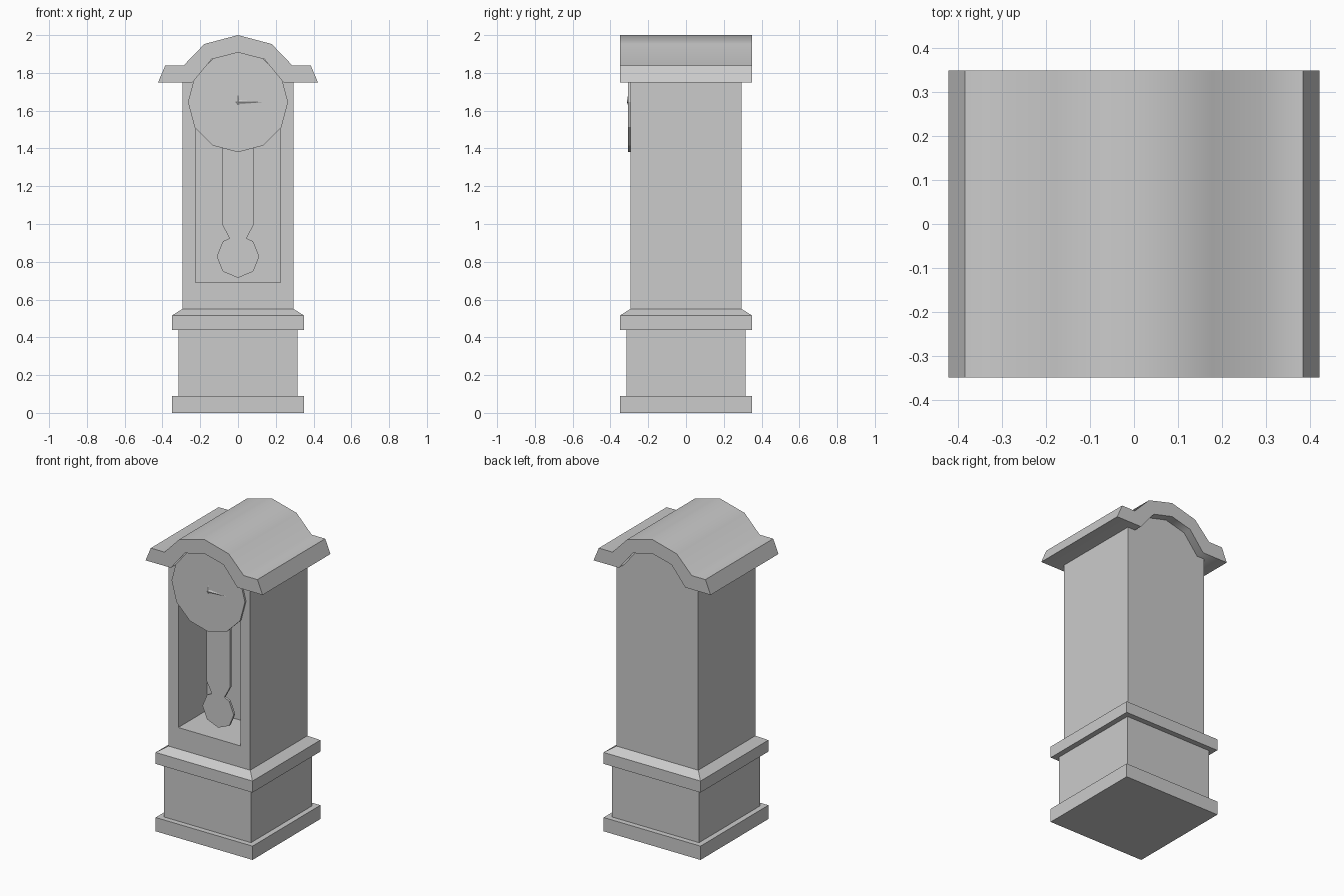
import bpy
import bmesh
from math import sin, cos, pi, radians

cube = bpy.data.objects.get("Cube")
if cube:
    bpy.data.objects.remove(cube, do_unlink=True)

GREY = (0.6, 0.6, 0.6, 1.0)
grey = bpy.data.materials.new("plain_grey")
grey.use_nodes = True
grey.diffuse_color = GREY
grey.node_tree.nodes["Principled BSDF"].inputs["Base Color"].default_value = GREY


def finish(name, bm):
    """Turn a bmesh into a named grey object."""
    bmesh.ops.recalc_face_normals(bm, faces=bm.faces)
    mesh = bpy.data.meshes.new(name)
    bm.to_mesh(mesh)
    bm.free()
    mesh.materials.append(grey)
    obj = bpy.data.objects.new(name, mesh)
    bpy.context.collection.objects.link(obj)
    return obj


def prism(name, outline, front, back):
    """Extrude an (x, z) outline from y = front to y = back."""
    bm = bmesh.new()
    face = bm.faces.new([bm.verts.new((x, front, z)) for x, z in outline])
    extruded = bmesh.ops.extrude_face_region(bm, geom=[face])["geom"]
    moved = [v for v in extruded if isinstance(v, bmesh.types.BMVert)]
    bmesh.ops.translate(bm, verts=moved, vec=(0, back - front, 0))
    return finish(name, bm)


def mirrored(half):
    """Close a right-hand outline with its mirror image."""
    return half + [(-x, z) for x, z in reversed(half) if x > 0]


def square_stack(name, profile):
    """Sweep a (half width, height) profile round a square."""
    bm = bmesh.new()
    rings = [[bm.verts.new((sx * w, sy * w, z))
              for sx, sy in ((-1, -1), (1, -1), (1, 1), (-1, 1))]
             for w, z in profile]
    for low, high in zip(rings, rings[1:]):
        for i in range(4):
            j = (i + 1) % 4
            bm.faces.new((low[i], low[j], high[j], high[i]))
    bm.faces.new(rings[0])
    bm.faces.new(rings[-1])
    return finish(name, bm)


def hand(name, length, width, angle):
    """Low tapering ridge lying on the dial."""
    bm = bmesh.new()

    def place(along, across, y):
        return bm.verts.new((along * cos(angle) - across * sin(angle), y,
                             1.645 + along * sin(angle) + across * cos(angle)))
    rim = [place(-0.015, 0, -0.307), place(0, width, -0.307),
           place(length, 0, -0.307), place(0, -width, -0.307)]
    ridge = place(0, 0, -0.313)
    for i in range(4):
        bm.faces.new((rim[i], rim[(i + 1) % 4], ridge))
    return finish(name, bm)


# Stepped base with sloped upper moulding
square_stack("base", [(0.35, 0), (0.35, 0.09), (0.315, 0.09), (0.315, 0.44),
                      (0.35, 0.44), (0.35, 0.515), (0.295, 0.55)])

# Trunk with arched top and a deep pendulum niche
trunk = prism("trunk", mirrored([(0, 1.91), (0.14, 1.875), (0.24, 1.76),
                                 (0.295, 1.76), (0.295, 0.54)]), -0.295, 0.295)
cutter = prism("niche_cutter", mirrored([(0.225, 1.7), (0.225, 0.69)]), -0.4, 0.0)
cut = trunk.modifiers.new("niche", "BOOLEAN")
cut.operation = "DIFFERENCE"
cut.solver = "EXACT"
cut.object = cutter
bpy.context.view_layer.objects.active = trunk
bpy.ops.object.modifier_apply(modifier="niche")
bpy.data.objects.remove(cutter, do_unlink=True)

# Arched roof with flared eaves
over = [(0, 2.0), (0.178, 1.953), (0.287, 1.84), (0.385, 1.84), (0.423, 1.75)]
under = [(0.24, 1.75), (0.14, 1.872), (0, 1.908)]
roof = prism("roof", over + under
             + [(-x, z) for x, z in reversed(over[1:] + under[:-1])], -0.35, 0.35)
bpy.ops.object.select_all(action="DESELECT")
roof.select_set(True)
bpy.context.view_layer.objects.active = roof
bpy.ops.object.shade_smooth_by_angle(angle=radians(55))

# Twelve-sided dial and its hands
dial = [(0.265 * sin(i * pi / 6), 1.645 + 0.265 * cos(i * pi / 6)) for i in range(12)]
prism("dial", dial, -0.307, -0.294)
hand("minute_hand", 0.13, 0.012, 0)
hand("hour_hand", 0.04, 0.01, pi / 2)

# Pendulum: flat shaft narrowing into an eight-sided bob
bob = [(0.113 * sin(i * pi / 4), 0.828 + 0.113 * cos(i * pi / 4)) for i in range(1, 5)]
prism("pendulum", mirrored([(0.085, 1.7), (0.085, 1.0), (0.045, 0.925)]
                           + bob[:3] + [(0, bob[3][1])]), -0.205, -0.19)
